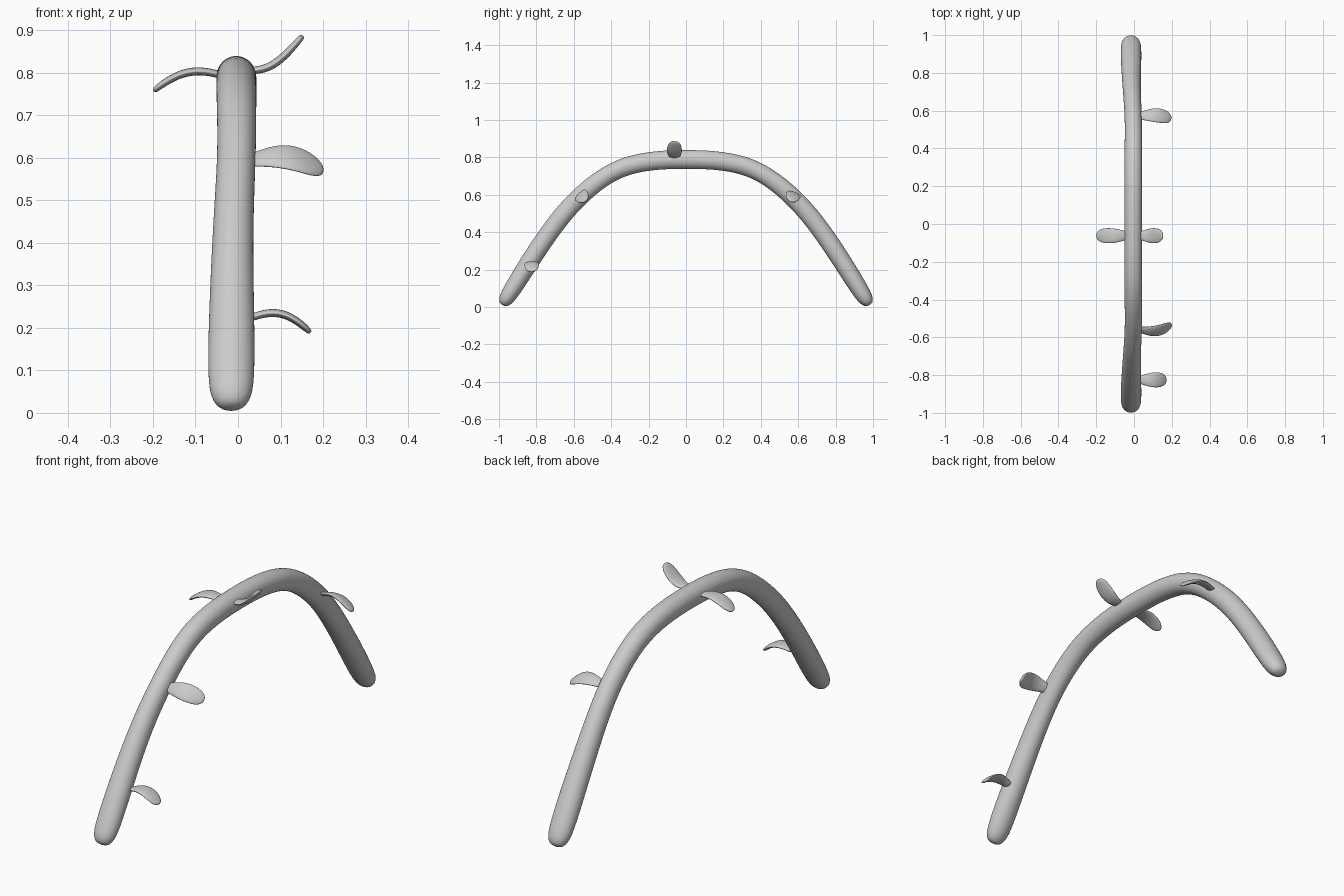
import bpy, bmesh
from math import cos, sin, pi, radians
from mathutils import Vector, Matrix

if "Cube" in bpy.data.objects:
    bpy.data.objects.remove(bpy.data.objects["Cube"])


def loft(name, sections, side, n=16):
    """Skin elliptical rings; each section is (centre, half width along side, half thickness)."""
    bm = bmesh.new()
    rings = []
    for i, (c, a, b) in enumerate(sections):
        p = sections[max(i - 1, 0)][0]
        q = sections[min(i + 1, len(sections) - 1)][0]
        up = (q - p).cross(side).normalized()
        rings.append([bm.verts.new(c + side * (a * cos(2 * pi * k / n)) + up * (b * sin(2 * pi * k / n)))
                      for k in range(n)])
    for r, s in zip(rings, rings[1:]):
        for k in range(n):
            bm.faces.new((r[k], r[(k + 1) % n], s[(k + 1) % n], s[k]))
    bm.faces.new(rings[0][::-1])
    bm.faces.new(rings[-1])
    bmesh.ops.recalc_face_normals(bm, faces=bm.faces)
    for f in bm.faces:
        f.smooth = True
    me = bpy.data.meshes.new(name)
    bm.to_mesh(me)
    bm.free()
    ob = bpy.data.objects.new(name, me)
    bpy.context.collection.objects.link(ob)
    sub = ob.modifiers.new("smooth", 'SUBSURF')
    sub.levels = sub.render_levels = 2
    return ob


# Arched stem: half profile (y, z, x centre, x radius, in-plane radius), mirrored in y
half = [(-0.982, 0.010, -0.016, 0.022, 0.018),
        (-0.970, 0.030, -0.016, 0.045, 0.037),
        (-0.940, 0.075, -0.016, 0.056, 0.047),
        (-0.840, 0.237, -0.015, 0.053, 0.050),
        (-0.735, 0.395, -0.013, 0.048, 0.050),
        (-0.645, 0.512, -0.008, 0.046, 0.050),
        (-0.550, 0.610, -0.003, 0.045, 0.049),
        (-0.435, 0.702, -0.003, 0.046, 0.048),
        (-0.310, 0.762, -0.004, 0.047, 0.049),
        (-0.150, 0.787, -0.004, 0.047, 0.050)]
profile = half + [(0, 0.790, -0.004, 0.047, 0.050)] + [(-h[0], *h[1:]) for h in reversed(half)]
loft("arched_stem", [(Vector((x, y, z)), a * 1.025, b * 1.025) for y, z, x, a, b in profile],
     Vector((1, 0, 0)))

# Leaves: curved blades running out along x
T = (0, 0.12, 0.35, 0.6, 0.82, 0.95, 1)
WIDTH = (0.021, 0.025, 0.037, 0.043, 0.040, 0.027, 0.010)
THICK = (0.009, 0.009, 0.010, 0.010, 0.009, 0.008, 0.005)
DROOP = (0, 0.006, 0.015, 0.010, -0.010, -0.027, -0.034)
RISE = (0, 0.000, 0.005, 0.026, 0.056, 0.075, 0.082)


def leaf(name, y, z, x_tip, curve=DROOP, tilt=0):
    x0 = 0.025 if x_tip > 0 else -0.025
    rot = Matrix.Rotation(radians(tilt), 3, 'X')
    base = Vector((0, y, z))
    secs = [(base + rot @ Vector((x0 + (x_tip - x0) * t, 0, h)), w, th)
            for t, w, th, h in zip(T, WIDTH, THICK, curve)]
    loft(name, secs, rot @ Vector((0, 1, 0)), 12)


leaf("leaf_front_low", -0.825, 0.222, 0.171)
leaf("leaf_front_high", -0.558, 0.593, 0.200, DROOP, 45)
leaf("leaf_back", 0.572, 0.595, 0.197, DROOP, -20)
leaf("leaf_top_left", -0.062, 0.790, -0.199)
leaf("leaf_top_right", -0.062, 0.805, 0.153, RISE)
